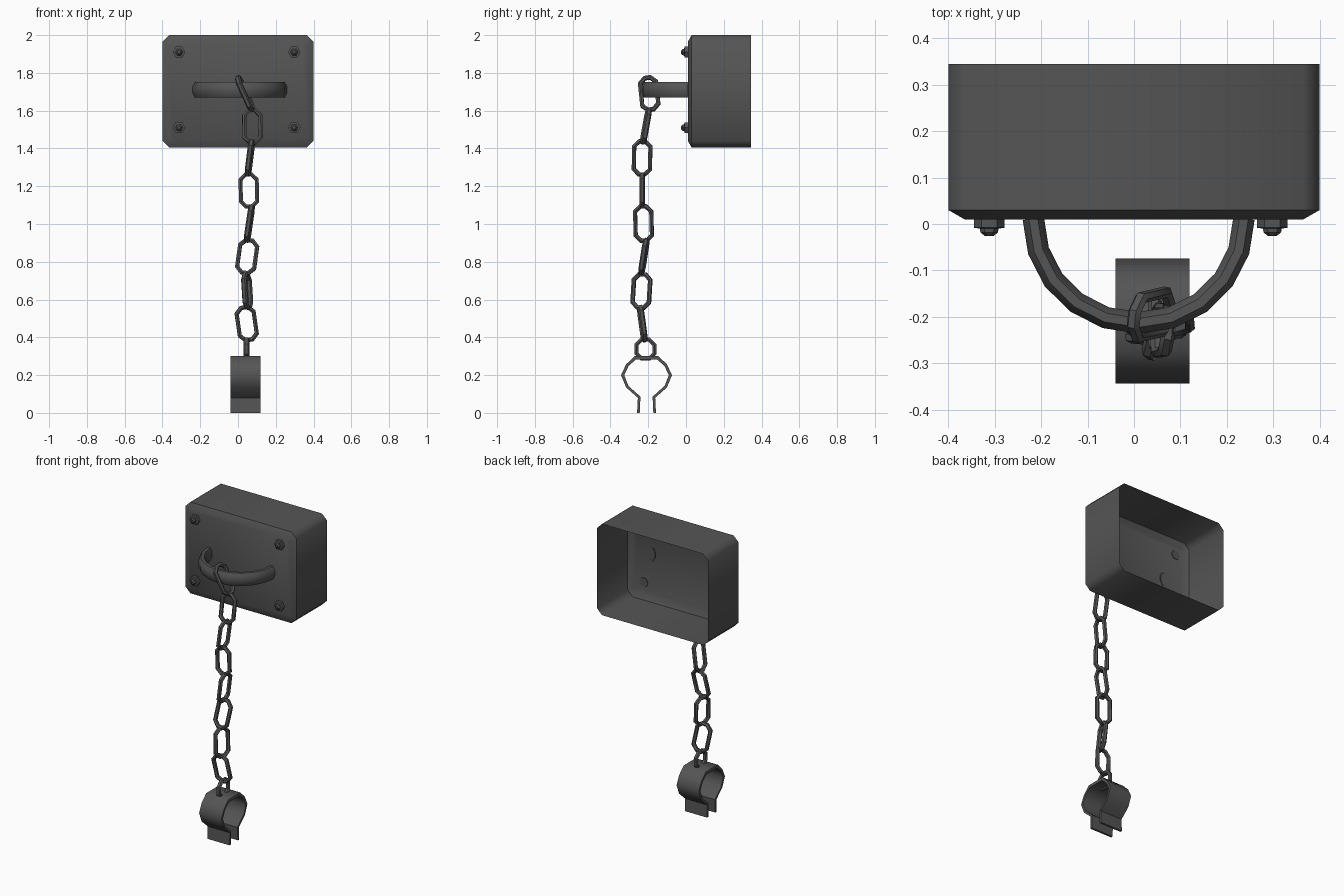
import bpy, bmesh, math
from mathutils import Vector

if "Cube" in bpy.data.objects:
    bpy.data.objects.remove(bpy.data.objects["Cube"])

iron = bpy.data.materials.new("dark iron")
iron.diffuse_color = (0.09, 0.09, 0.09, 1)
iron.use_nodes = True
iron.node_tree.nodes["Principled BSDF"].inputs["Base Color"].default_value = iron.diffuse_color


def finish(name, bm, angle):
    bmesh.ops.recalc_face_normals(bm, faces=bm.faces)
    me = bpy.data.meshes.new(name)
    bm.to_mesh(me)
    bm.free()
    me.materials.append(iron)
    ob = bpy.data.objects.new(name, me)
    bpy.context.collection.objects.link(ob)
    bpy.ops.object.select_all(action='DESELECT')
    bpy.context.view_layer.objects.active = ob
    ob.select_set(True)
    bpy.ops.object.shade_smooth_by_angle(angle=math.radians(angle))
    return ob


def loft(bm, rings, closed=False):
    """Bridge rings of points with quads; returns the vertex rings."""
    vs = [[bm.verts.new(p) for p in r] for r in rings]
    n = len(vs[0])
    for i in range(len(vs) if closed else len(vs) - 1):
        a, b = vs[i], vs[(i + 1) % len(vs)]
        for j in range(n):
            bm.faces.new((a[j], a[(j + 1) % n], b[(j + 1) % n], b[j]))
    return vs


def sweep(bm, path, normal, r_in, r_out, sides=6, closed=False):
    """Sweep an elliptical section along a planar path with mitred corners."""
    rings, n = [], len(path)
    for i, p in enumerate(path):
        prev = path[i - 1] if (closed or i) else p
        nxt = path[(i + 1) % n] if (closed or i < n - 1) else p
        d1 = (p - prev).normalized() if p != prev else (nxt - p).normalized()
        d2 = (nxt - p).normalized() if nxt != p else d1
        t = (d1 + d2).normalized()
        side = t.cross(normal).normalized() / max(t.dot(d1), 0.5)
        rings.append([p + side * (r_in * math.cos(a)) + normal * (r_out * math.sin(a))
                      for a in (2 * math.pi * (k + 0.5) / sides for k in range(sides))])
    loft(bm, rings, closed)


# wall box: chamfered shell, open at the back
def box_ring(y, inset, c):
    x, z = 0.4 - inset, 0.2975 - inset
    pts = [(x, z - c), (x - c, z), (c - x, z), (-x, z - c),
           (-x, c - z), (c - x, -z), (x - c, -z), (x, c - z)]
    return [(px, y, 1.7025 + pz) for px, pz in pts]


bm = bmesh.new()
rings = loft(bm, [box_ring(0.345, 0, 0.035), box_ring(0.03, 0, 0.035), box_ring(0.01, 0.035, 0.02)])
bm.faces.new(rings[-1])
finish("wall_box", bm, 50)

# hex bolts with domed heads
for x in (-0.312, 0.298):
    for z in (1.51, 1.91):
        bm = bmesh.new()
        prof = [(0.033, 0.014), (0.033, -0.008), (0.020, -0.010), (0.019, -0.018), (0.009, -0.026)]
        rs = loft(bm, [[(x + r * math.cos(k * math.pi / 3), y, z + r * math.sin(k * math.pi / 3))
                        for k in range(6)] for r, y in prof])
        bm.faces.new(rs[0])
        bm.faces.new(rs[-1])
        finish("bolt", bm, 30)

# half-round handle
bm = bmesh.new()
arc = [Vector((0.01 - 0.227 * math.cos(math.pi * i / 10), 0.012 - 0.225 * math.sin(math.pi * i / 10), 1.71))
       for i in range(11)]
sweep(bm, arc, Vector((0, 0, 1)), 0.025, 0.045, 8)
finish("handle", bm, 60)

# chain: outer top point, outer bottom point, width, turn of the width axis about z
links = [
    ((-0.005, -0.205, 1.785), (0.080, -0.185, 1.595), 0.11, 80),
    ((0.075, -0.195, 1.615), (0.078, -0.230, 1.420), 0.11, 5),
    ((0.075, -0.230, 1.450), (0.050, -0.235, 1.250), 0.11, 85),
    ((0.055, -0.232, 1.275), (0.060, -0.232, 1.080), 0.11, 0),
    ((0.075, -0.228, 1.105), (0.045, -0.222, 0.900), 0.11, 85),
    ((0.062, -0.208, 0.925), (0.035, -0.238, 0.730), 0.115, -5),
    ((0.042, -0.230, 0.745), (0.055, -0.242, 0.545), 0.115, 72),
    ((0.032, -0.245, 0.570), (0.060, -0.218, 0.375), 0.115, 5),
    ((0.045, -0.215, 0.400), (0.045, -0.215, 0.275), 0.12, 90),
]
for top, bot, width, turn in links:
    top, bot = Vector(top), Vector(bot)
    up = (top - bot).normalized()
    a = math.radians(turn)
    w = Vector((math.cos(a), math.sin(a), 0))
    w = (w - up * w.dot(up)).normalized()
    r, c = 0.012, 0.028
    hx, hz, mid = width / 2 - r, (top - bot).length / 2 - r, (top + bot) / 2
    pts = [(hx, hz - c), (hx - c, hz), (c - hx, hz), (-hx, hz - c),
           (-hx, c - hz), (c - hx, -hz), (hx - c, -hz), (hx, c - hz)]
    bm = bmesh.new()
    sweep(bm, [mid + w * px + up * pz for px, pz in pts], w.cross(up), r, 0.015, 6, True)
    finish("chain_link", bm, 40)

# open cuff: thick bent strip, extruded across x
half = [(0.05, 0.0), (0.046, 0.08), (0.108, 0.135), (0.135, 0.2), (0.108, 0.257), (0.062, 0.302)]
inner = [(0.036, 0.0), (0.032, 0.086), (0.096, 0.143), (0.118, 0.2), (0.095, 0.248), (0.056, 0.283)]
outline = ([(-y, z) for y, z in half] + half[::-1] + inner + [(-y, z) for y, z in inner[::-1]])
bm = bmesh.new()
vs = loft(bm, [[(x, y - 0.209, z) for y, z in outline] for x in (-0.04, 0.12)])
n = len(outline)
for ring in vs:
    for i in range(n // 2 - 1):  # rim quads between outer and inner outline
        bm.faces.new((ring[i], ring[i + 1], ring[n - 2 - i], ring[n - 1 - i]))
finish("cuff", bm, 50)
